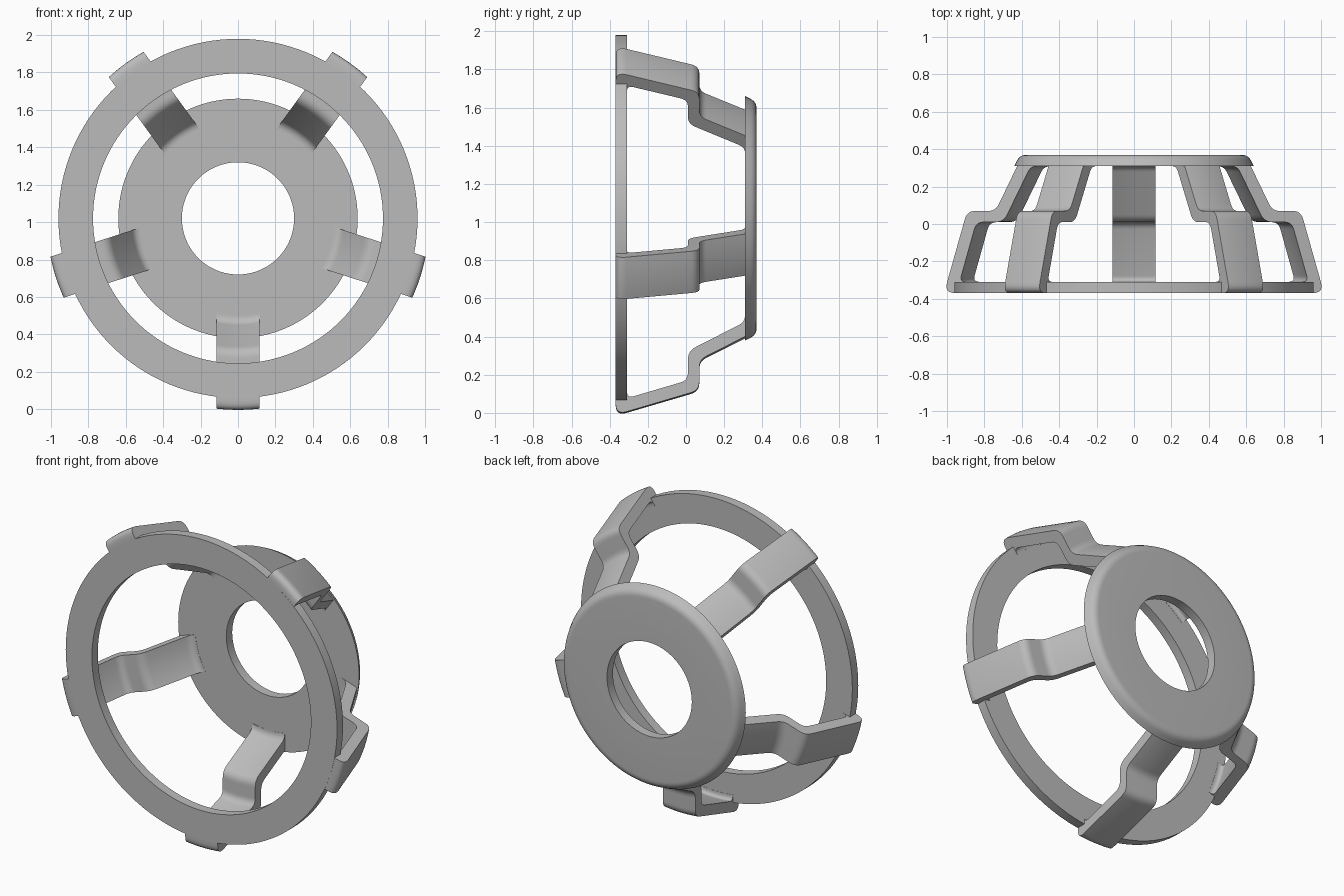
import bpy, bmesh, math
from mathutils import Vector

cube = bpy.data.objects.get("Cube")
if cube:
    bpy.data.objects.remove(cube)

CENTRE = (0, 0, 1.02)
ARMS = 5
HALF_WIDTH = 0.115

grey = bpy.data.materials.new("plain grey")
grey.use_nodes = True
GREY = (0.5, 0.5, 0.5, 1)
grey.diffuse_color = GREY
grey.node_tree.nodes["Principled BSDF"].inputs["Base Color"].default_value = GREY


def rounded(corners, steps=6):
    """Closed (y, radius) outline, with each corner rounded by its third value."""
    out = []
    for i, (y, r, cut) in enumerate(corners):
        p = Vector((y, r))
        if not cut:
            out.append(p)
            continue
        before = Vector(corners[i - 1][:2]) - p
        after = Vector(corners[(i + 1) % len(corners)][:2]) - p
        a = p + before.normalized() * cut
        b = p + after.normalized() * cut
        for s in range(steps + 1):
            t = s / steps
            out.append(a * (1 - t) ** 2 + p * 2 * t * (1 - t) + b * t * t)
    return out


def skin(name, sections, closed):
    """Join a row of matching outlines into one solid mesh."""
    bm = bmesh.new()
    loops = [[bm.verts.new(co) for co in sec] for sec in sections]
    pairs = list(zip(loops, loops[1:]))
    if closed:
        pairs.append((loops[-1], loops[0]))
    else:
        bm.faces.new(loops[0])
        bm.faces.new(loops[-1])
    for a, b in pairs:
        for i in range(len(a)):
            bm.faces.new((a[i - 1], a[i], b[i], b[i - 1]))
    bmesh.ops.recalc_face_normals(bm, faces=bm.faces)
    mesh = bpy.data.meshes.new(name)
    bm.to_mesh(mesh)
    bm.free()
    mesh.materials.append(grey)
    mesh.shade_smooth()
    mesh.set_sharp_from_angle(angle=math.radians(30))
    return mesh


def place(name, mesh, turn=0):
    ob = bpy.data.objects.new(name, mesh)
    ob.location = CENTRE
    ob.rotation_euler.y = turn
    bpy.context.scene.collection.objects.link(ob)


def revolve(name, corners, segments=128):
    outline = rounded(corners)
    sections = []
    for k in range(segments):
        a = math.tau * k / segments
        sections.append([(r * math.sin(a), y, r * math.cos(a)) for y, r in outline])
    place(name, skin(name, sections, True))


# Flat front ring and rounded back plate
revolve("front_ring", [(-0.37, 0.775, 0), (-0.37, 0.96, 0),
                       (-0.31, 0.96, 0), (-0.31, 0.775, 0)])
revolve("back_plate", [(0.31, 0.30, 0), (0.31, 0.64, 0),
                       (0.37, 0.61, 0.035), (0.37, 0.30, 0)])

# Stepped arm: outer edge from front to back, then inner edge returning
arm_outline = rounded([
    (-0.369, 0.93, 0), (-0.369, 1.037, 0.06), (0.07, 0.908, 0.045),
    (0.07, 0.75, 0.04), (0.31, 0.63, 0), (0.34, 0.612, 0),
    (0.34, 0.52, 0), (0.309, 0.52, 0), (0.309, 0.555, 0.034),
    (0.01, 0.705, 0.045), (0.01, 0.857, 0.04), (-0.309, 0.95, 0.035),
    (-0.309, 0.91, 0), (-0.34, 0.91, 0)])
columns = 10
arm_sections = []
for k in range(columns + 1):
    x = HALF_WIDTH * (2 * k / columns - 1)
    arm_sections.append([(x, y, -math.sqrt(r * r - x * x)) for y, r in arm_outline])
arm_mesh = skin("arm", arm_sections, False)

for k in range(ARMS):
    place(f"arm_{k + 1}", arm_mesh, math.tau * k / ARMS)
